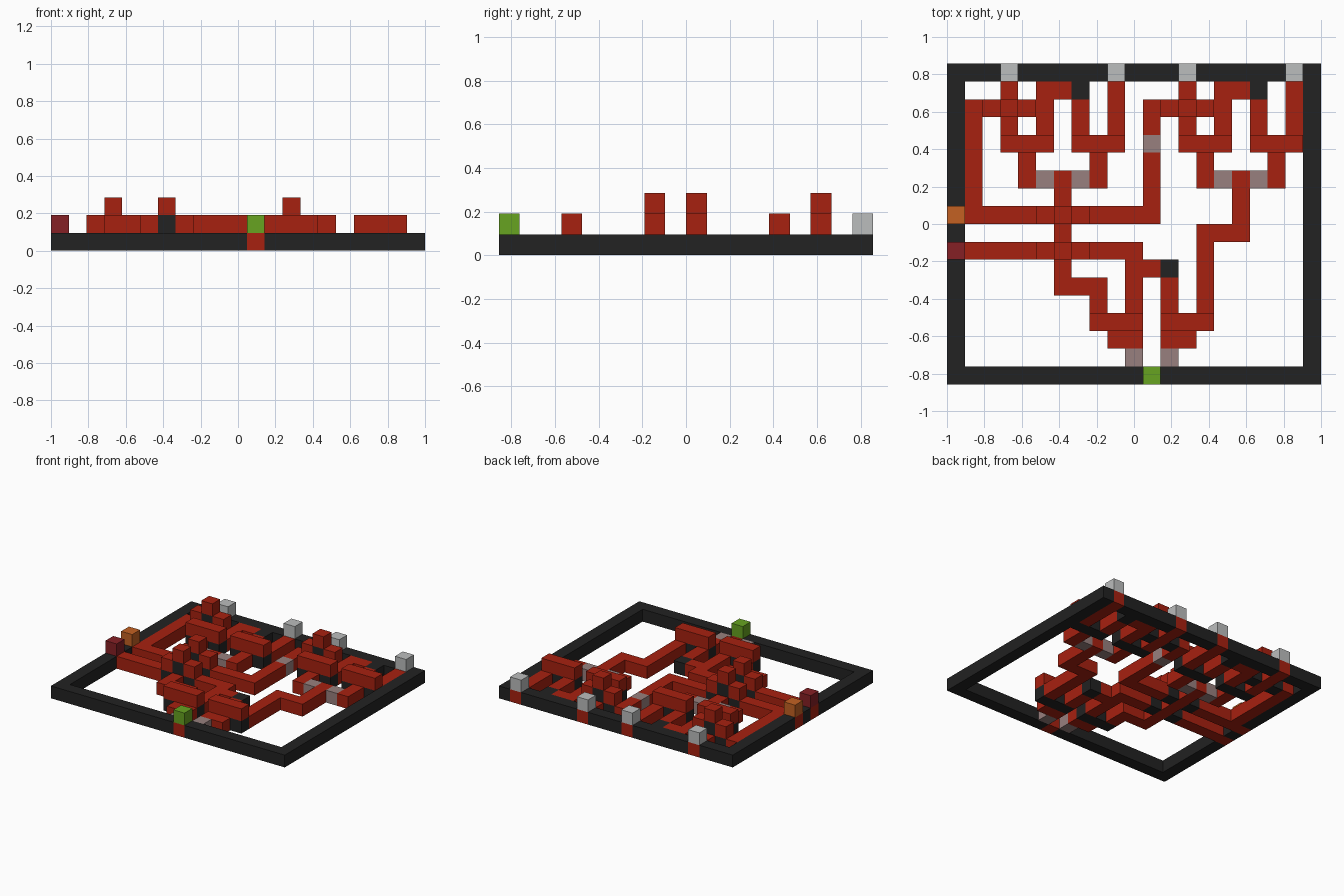
import bpy
import bmesh
from mathutils import Vector

cube = bpy.data.objects.get("Cube")
if cube:
    bpy.data.objects.remove(cube, do_unlink=True)

COLS, ROWS = 21, 18
CELL = 2 / COLS
COLOURS = {
    "red": (0.39, 0.015, 0.005),
    "charcoal": (0.016, 0.016, 0.016),
    "pale_grey": (0.50, 0.51, 0.51),
    "pinkish_grey": (0.314, 0.216, 0.209),
    "green": (0.135, 0.366, 0.015),
    "orange": (0.55, 0.12, 0.016),
    "maroon": (0.235, 0.014, 0.018),
}


def make_material(name, rgb):
    mat = bpy.data.materials.new(name)
    mat.use_nodes = True
    mat.diffuse_color = (*rgb, 1)
    node = next(n for n in mat.node_tree.nodes if n.type == "BSDF_PRINCIPLED")
    node.inputs["Base Color"].default_value = (*rgb, 1)
    return mat


MATS = {name: make_material(name, rgb) for name, rgb in COLOURS.items()}
parts = {}   # (part name, colour) -> set of cells
taken = {}   # cell -> part that owns it


def put(part, colour, col, row, level=0):
    """Claim one grid cell (row counted from the back); first claim wins."""
    cell = (col, row, level)
    if cell not in taken:
        taken[cell] = part
        parts.setdefault((part, colour), set()).add(cell)


def path(part, colour, points, level=0):
    """Fill cells along straight runs joining the given (col, row) points."""
    put(part, colour, *points[0], level)
    for (c0, r0), (c1, r1) in zip(points, points[1:]):
        steps = max(abs(c1 - c0), abs(r1 - r0))
        for i in range(1, steps + 1):
            put(part, colour, c0 + (c1 - c0) * i // steps,
                r0 + (r1 - r0) * i // steps, level)


def bridge(col, row):
    """Raised crossing that carries one wire over another."""
    put("bridge_wire", "red", col, row, 2)
    put("bridge_block", "charcoal", col, row, 1)
    put("lower_wire", "red", col, row)
    for side in (col - 1, col + 1):
        put("bridge_wire", "red", side, row, 1)
        put("bridge_block", "charcoal", side, row)


def gate(col, row):
    """Three dark blocks with a raised wire on top."""
    ends = [(col, row), (col + 2, row)]
    path("gate_block", "charcoal", ends)
    path("gate_wire", "red", ends, 1)


def lamp(part, colour, col, row):
    put(part, colour, col, row, 1)
    put("lamp_base", "red", col, row)


def wire(*points):
    path("lower_wire", "red", points)


# Lamps set into the frame
for c in (3, 9, 13, 19):
    lamp("input_lamp", "pale_grey", c, 0)
lamp("result_lamp", "green", 11, 17)
lamp("upper_side_lamp", "orange", 0, 8)
lamp("lower_side_lamp", "maroon", 0, 10)

# Outer frame
path("frame", "charcoal", [(0, 0), (20, 0), (20, 17), (0, 17), (0, 0)])

# Raised crossings
for c, r in ((3, 2), (13, 2), (6, 8), (6, 10)):
    bridge(c, r)

# Two matching circuit halves at the back
for d in (0, 10):
    gate(3 + d, 4)
    gate(7 + d, 4)
    put("inverter_block", "charcoal", 7 + d, 1)
    for c in (5, 7):
        put("repeater", "pinkish_grey", c + d, 6)
    wire((3 + d, 1), (3 + d, 3))
    wire((6 + d, 1), (5 + d, 1), (5 + d, 3))
    wire((7 + d, 2), (7 + d, 3))
    wire((9 + d, 1), (9 + d, 3))
    wire((4 + d, 5), (4 + d, 6))
    wire((8 + d, 5), (8 + d, 6))
    wire((1 + d, 2), (5 + d, 2))

# Front gates, inverter and repeaters
gate(8, 14)
gate(12, 14)
put("inverter_block", "charcoal", 12, 11)
for c, r in ((11, 4), (10, 16), (12, 16)):
    put("repeater", "pinkish_grey", c, r)

# Long wires
wire((1, 2), (1, 8), (11, 8), (11, 2))
wire((1, 10), (10, 10), (10, 13))
wire((10, 11), (11, 11))
wire((12, 12), (12, 13))
wire((6, 6), (6, 12), (8, 12), (8, 13))
wire((16, 6), (16, 9), (14, 9), (14, 13))
wire((9, 15), (10, 15))
wire((12, 15), (13, 15))


def build(name, colour, cells):
    """Turn a set of cells into one closed mesh without inner faces."""
    bm = bmesh.new()
    for col, row, level in cells:
        centre = Vector((col + 0.5 - COLS / 2, ROWS / 2 - row - 0.5, level + 0.5))
        for axis in range(3):
            for sign in (-1, 1):
                step = [0, 0, 0]
                step[axis] = -sign if axis == 1 else sign
                if (col + step[0], row + step[1], level + step[2]) in cells:
                    continue
                n, u, v = Vector(), Vector(), Vector()
                n[axis] = sign / 2
                u[(axis + 1) % 3] = 0.5
                v[(axis + 2) % 3] = sign / 2
                corners = (n - u - v, n + u - v, n + u + v, n - u + v)
                bm.faces.new([bm.verts.new((centre + k) * CELL) for k in corners])
    bmesh.ops.remove_doubles(bm, verts=bm.verts[:], dist=CELL / 100)
    bmesh.ops.dissolve_limit(bm, angle_limit=0.01, verts=bm.verts[:], edges=bm.edges[:])
    mesh = bpy.data.meshes.new(name)
    bm.to_mesh(mesh)
    bm.free()
    mesh.materials.append(MATS[colour])
    bpy.context.collection.objects.link(bpy.data.objects.new(name, mesh))


for (name, colour), cells in parts.items():
    build(name, colour, cells)
